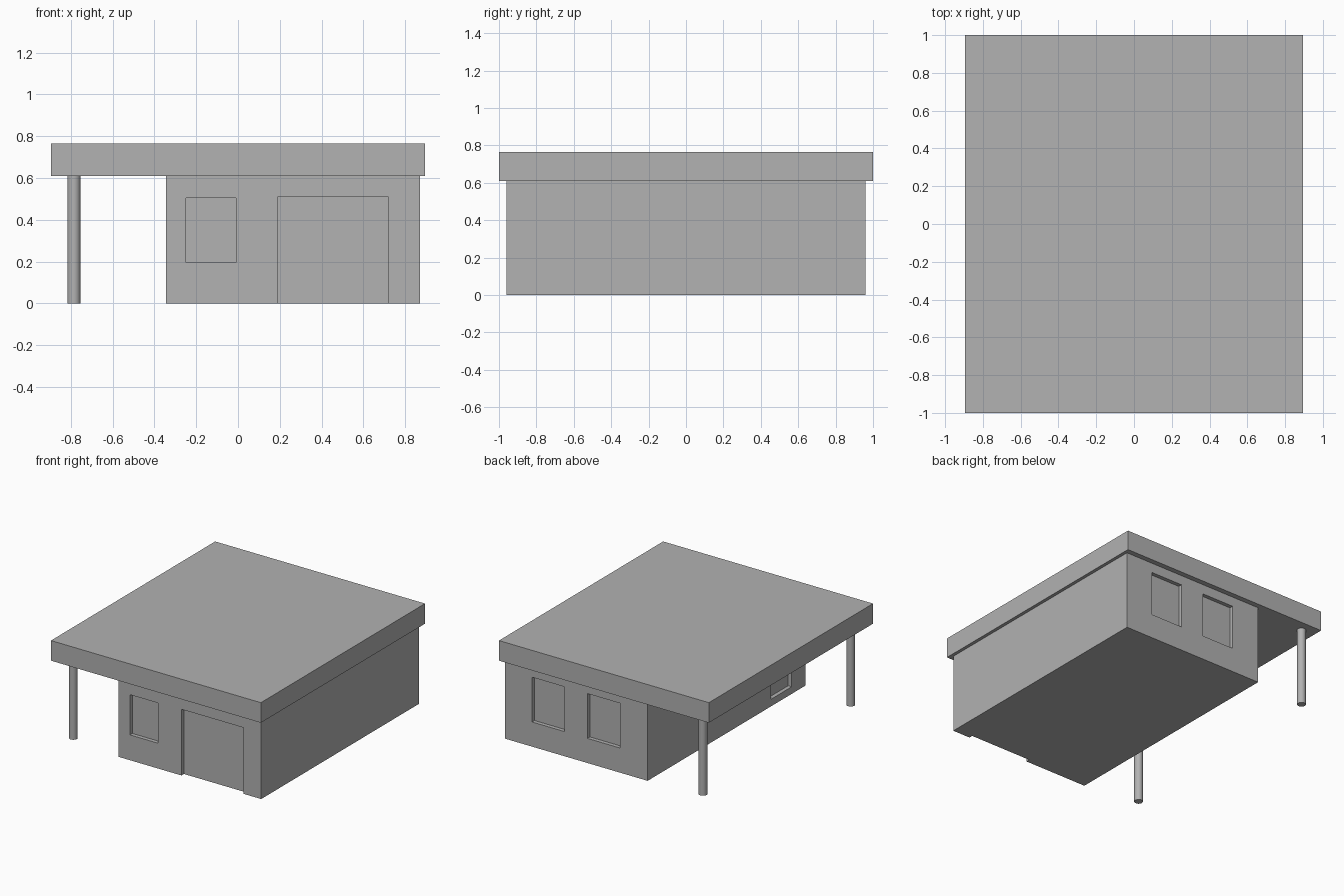
import bpy

cube = bpy.data.objects.get("Cube")
if cube:
    bpy.data.objects.remove(cube, do_unlink=True)

grey = bpy.data.materials.new("plain_grey")
grey.use_nodes = True
GREY = (0.445, 0.445, 0.445, 1)
grey.diffuse_color = GREY
grey.node_tree.nodes["Principled BSDF"].inputs["Base Color"].default_value = GREY


def box(name, x, y, z):
    """Box from (low, high) ranges on each axis."""
    bpy.ops.mesh.primitive_cube_add(size=1, location=[sum(r) / 2 for r in (x, y, z)])
    obj = bpy.context.object
    obj.name = name
    obj.scale = [r[1] - r[0] for r in (x, y, z)]
    bpy.ops.object.transform_apply(location=True, rotation=False, scale=True)
    obj.data.materials.append(grey)
    return obj


# Main dimensions
LEFT, RIGHT, END = 0.87, -0.345, 0.96
WALL_TOP, ROOF_TOP = 0.61, 0.765
RECESS, OUT = 0.03, 0.1

# House body and flat roof
walls = box("walls", (RIGHT, LEFT), (-END, END), (0, WALL_TOP))
box("roof_slab", (-0.895, 0.895), (-1, 1), (WALL_TOP, ROOF_TOP))

# Shallow recesses for windows and doors
front = (-END - OUT, -END + RECESS)
back = (END - RECESS, END + OUT)
side = (RIGHT - OUT, RIGHT + RECESS)
openings = {
    "front_window": ((-0.25, -0.01), front, (0.195, 0.505)),
    "front_door": ((0.19, 0.72), front, (-OUT, 0.51)),
    "back_window_left": ((0.365, 0.64), back, (0.19, 0.535)),
    "back_window_right": ((-0.11, 0.167), back, (0.19, 0.535)),
    "side_door": (side, (-0.795, -0.54), (0.055, 0.505)),
}
for name, ranges in openings.items():
    cutter = box(name + "_cutter", *ranges)
    cutter.hide_render = True
    mod = walls.modifiers.new(name, "BOOLEAN")
    mod.operation = "DIFFERENCE"
    mod.solver = "EXACT"
    mod.object = cutter
    bpy.context.view_layer.objects.active = walls
    bpy.ops.object.modifier_apply(modifier=mod.name)
    bpy.data.objects.remove(cutter, do_unlink=True)

# Round posts carrying the carport side of the roof
for name, y in (("front_post", -0.885), ("back_post", 0.915)):
    bpy.ops.mesh.primitive_cylinder_add(vertices=32, radius=0.031, depth=WALL_TOP,
                                        location=(-0.785, y, WALL_TOP / 2))
    post = bpy.context.object
    post.name = name
    post.data.materials.append(grey)
    bpy.ops.object.shade_smooth_by_angle()
